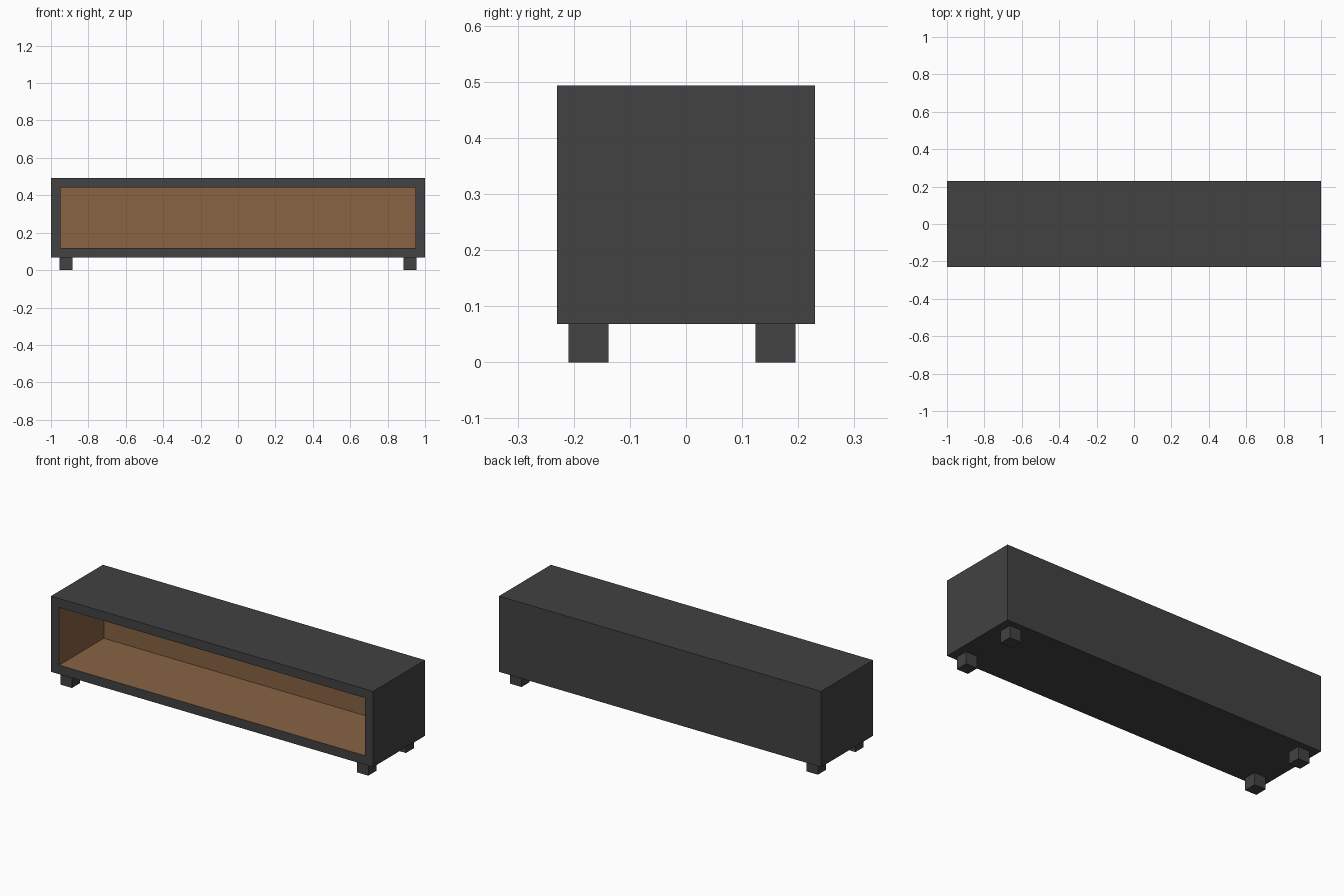
import bpy
import bmesh
from mathutils import Matrix, Vector

if "Cube" in bpy.data.objects:
    bpy.data.objects.remove(bpy.data.objects["Cube"])


def material(name, rgb):
    m = bpy.data.materials.new(name)
    m.diffuse_color = (*rgb, 1.0)
    m.use_nodes = True
    m.node_tree.nodes["Principled BSDF"].inputs["Base Color"].default_value = m.diffuse_color
    return m


charcoal = material("charcoal", (0.054, 0.054, 0.054))
wood = material("warm wood", (0.245, 0.125, 0.055))


def box_bmesh(lo, hi):
    lo, hi = Vector(lo), Vector(hi)
    bm = bmesh.new()
    bmesh.ops.create_cube(bm, size=1.0, matrix=Matrix.Translation((lo + hi) / 2)
                          @ Matrix.Diagonal((*(hi - lo), 1.0)))
    return bm


def finish(bm, name, mats):
    bmesh.ops.recalc_face_normals(bm, faces=bm.faces)
    mesh = bpy.data.meshes.new(name)
    bm.to_mesh(mesh)
    bm.free()
    for m in mats:
        mesh.materials.append(m)
    obj = bpy.data.objects.new(name, mesh)
    bpy.context.collection.objects.link(obj)
    return obj


# Cabinet: a box with its front inset to a frame and pushed in to make the shelf
HALF_DEPTH, BOTTOM, TOP = 0.23, 0.068, 0.493
FRAME, SHELF_DEPTH = 0.051, 0.395
bm = box_bmesh((-1, -HALF_DEPTH, BOTTOM), (1, HALF_DEPTH, TOP))
bm.normal_update()
front = min(bm.faces, key=lambda f: f.calc_center_median().y)
bmesh.ops.inset_region(bm, faces=[front], thickness=FRAME, use_even_offset=True)
pushed = bmesh.ops.extrude_face_region(bm, geom=[front])["geom"]
back_verts = [g for g in pushed if isinstance(g, bmesh.types.BMVert)]
if front.is_valid:
    bmesh.ops.delete(bm, geom=[front], context='FACES_ONLY')
bmesh.ops.translate(bm, verts=back_verts, vec=(0, SHELF_DEPTH, 0))

# Inside faces of the shelf are wood
for f in {f for v in back_verts for f in v.link_faces}:
    f.material_index = 1
finish(bm, "cabinet", [charcoal, wood])

# Four short square feet
LEG = 0.0355
for side, x in (("left", -0.92), ("right", 0.92)):
    for end, y in (("front", -0.1735), ("back", 0.1595)):
        leg = box_bmesh((x - LEG, y - LEG, 0), (x + LEG, y + LEG, BOTTOM))
        finish(leg, f"{end}_{side}_leg", [charcoal])
